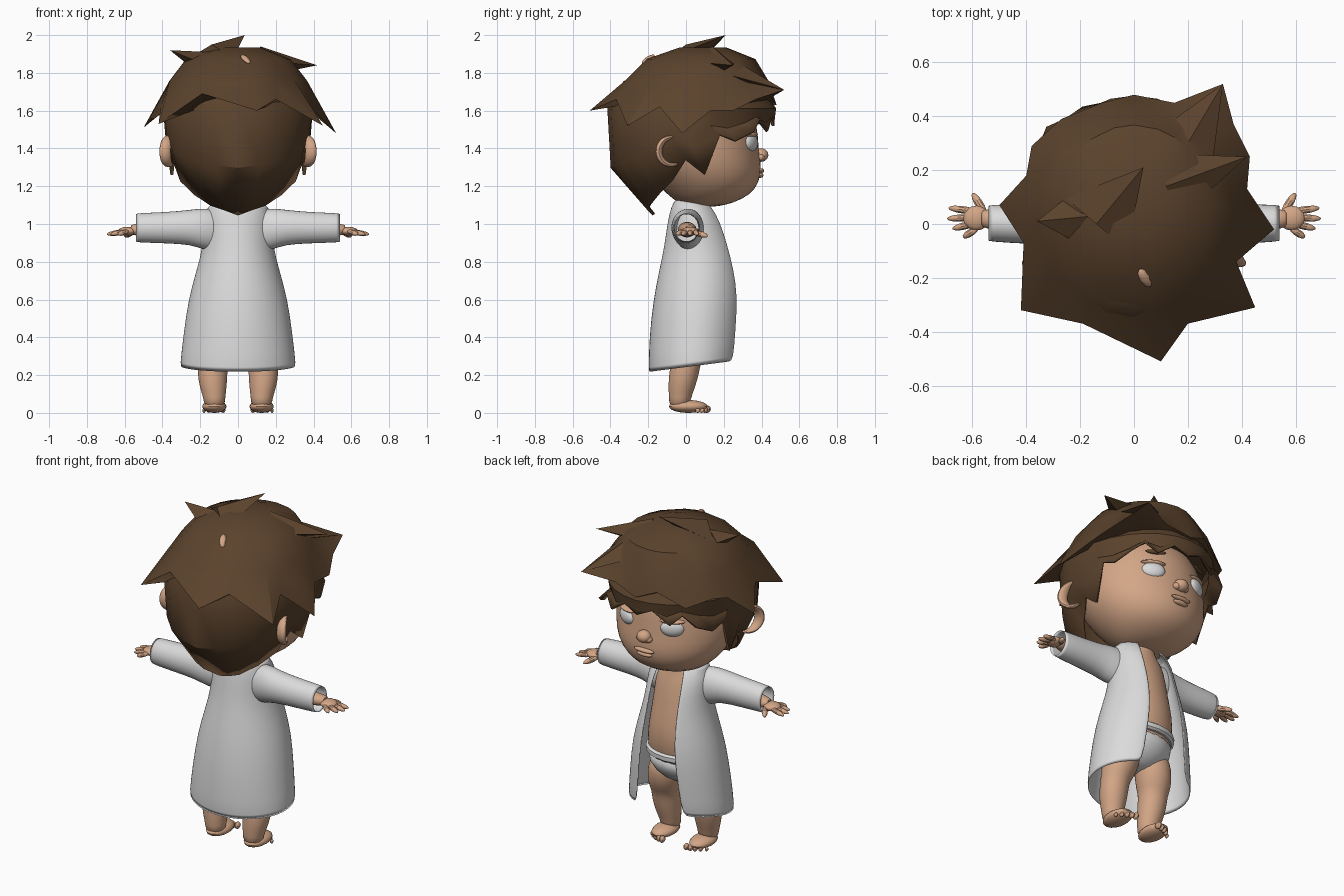
import bpy, bmesh
from math import sin, cos, pi, asin, radians
from mathutils import Vector

old = bpy.data.objects.get("Cube")
if old:
    bpy.data.objects.remove(old)


def material(name, r, g, b):
    m = bpy.data.materials.new(name)
    m.use_nodes = True
    m.diffuse_color = (r, g, b, 1)
    bsdf = m.node_tree.nodes["Principled BSDF"]
    bsdf.inputs["Base Color"].default_value = (r, g, b, 1)
    bsdf.inputs["Roughness"].default_value = 0.8
    return m


SKIN = material("skin", 0.65, 0.38, 0.24)
HAIR = material("brown hair", 0.105, 0.056, 0.026)
CLOTH = material("white cloth", 0.71, 0.71, 0.71)
made = []


def finish(name, bm, mat, subsurf=0, thickness=0):
    bmesh.ops.recalc_face_normals(bm, faces=bm.faces)
    mesh = bpy.data.meshes.new(name)
    bm.to_mesh(mesh)
    bm.free()
    mesh.materials.append(mat)
    ob = bpy.data.objects.new(name, mesh)
    bpy.context.collection.objects.link(ob)
    if thickness:
        mod = ob.modifiers.new("thickness", 'SOLIDIFY')
        mod.thickness = thickness
        mod.offset = 0
    if subsurf:
        mod = ob.modifiers.new("smooth", 'SUBSURF')
        mod.levels = mod.render_levels = subsurf
    made.append(ob)
    return ob


def loft(name, rings, mat, closed=True, caps=True, subsurf=0, thickness=0):
    """Skin a list of equally long point rings."""
    bm = bmesh.new()
    rows = [[bm.verts.new(p) for p in ring] for ring in rings]
    n = len(rows[0])
    for a, b in zip(rows, rows[1:]):
        for i in range(n if closed else n - 1):
            j = (i + 1) % n
            bm.faces.new((a[i], a[j], b[j], b[i]))
    if caps:
        bm.faces.new(rows[0])
        bm.faces.new(rows[-1])
    return finish(name, bm, mat, subsurf, thickness)


def level(z, rx, back, front, x=0, n=20, gap=0):
    """Horizontal ellipse starting at the front; gap leaves it open there."""
    start = asin(gap / rx) if gap else 0
    count = n - 1 if gap else n
    cy, ry = (front + back) / 2, (front - back) / 2
    angles = [start + (2 * pi - 2 * start) * i / count for i in range(n)]
    return [Vector((x + rx * sin(a), cy + ry * cos(a), z)) for a in angles]


def upright(x, y, z, ry, rz, n=16):
    """Ellipse across the x axis, for sleeves and arms."""
    return [Vector((x, y + ry * cos(2 * pi * i / n), z + rz * sin(2 * pi * i / n)))
            for i in range(n)]


def blob(name, loc, size, mat, rot=(0, 0, 0), seg=16):
    bm = bmesh.new()
    bmesh.ops.create_uvsphere(bm, u_segments=seg, v_segments=max(4, seg * 3 // 4), radius=1)
    bmesh.ops.scale(bm, vec=size, verts=bm.verts)
    ob = finish(name, bm, mat)
    ob.location, ob.rotation_euler = loc, rot


def finger(name, a, b, r):
    a, b = Vector(a), Vector(b)
    rot = (b - a).to_track_quat('Z', 'Y').to_euler()
    blob(name, (a + b) / 2, (r, r, (b - a).length / 2), SKIN, rot, 10)


# Head and torso
loft("head", [level(*r, n=24) for r in (
    (1.09, .09, .02, .16), (1.11, .16, -.04, .25), (1.155, .235, -.1, .345),
    (1.22, .295, -.16, .39), (1.30, .34, -.23, .405), (1.40, .36, -.28, .385),
    (1.52, .355, -.31, .385), (1.65, .31, -.29, .33), (1.76, .22, -.2, .22),
    (1.81, .1, -.1, .1))], SKIN, subsurf=1)
loft("torso", [level(*r) for r in (
    (.40, .12, -.07, .10), (.48, .19, -.11, .17), (.58, .195, -.11, .205),
    (.70, .18, -.09, .215), (.82, .16, -.07, .19), (.95, .15, -.06, .165),
    (1.03, .14, -.05, .14), (1.08, .08, -.03, .12), (1.15, .08, -.02, .13))],
    SKIN, subsurf=1)

# Underwear with its waistband
loft("underwear", [level(*r) for r in (
    (.37, .05, -.04, .07), (.40, .13, -.09, .13), (.47, .20, -.12, .19),
    (.57, .2, -.115, .209))], CLOTH, subsurf=1)
loft("waistband", [level(*r) for r in (
    (.54, .19, -.11, .2), (.55, .202, -.117, .212), (.575, .202, -.117, .213),
    (.585, .19, -.11, .2))], CLOTH)

# Open coat, its hem rising toward the front
coat = [level(z, rx, b, f, n=33, gap=g) for z, rx, b, f, g in (
    (1.13, .10, -.05, .10, .055), (1.09, .165, -.075, .15, .08),
    (1.0, .18, -.095, .205, .095), (.88, .18, -.11, .245, .095),
    (.75, .215, -.14, .275, .10), (.60, .258, -.17, .295, .11),
    (.42, .283, -.19, .29, .13), (.235, .305, -.195, .28, .15))]
for ring in coat:
    for p in ring:
        p.z += p.y * 0.15 * (1.1 - p.z)
loft("coat", coat, CLOTH, closed=False, caps=False, subsurf=1, thickness=0.01)

for side, s in (("left", 1), ("right", -1)):
    # Sleeve and forearm
    loft(side + "_sleeve", [upright(s * x, y, z, ry, rz) for x, y, z, ry, rz in (
        (.05, .03, .96, .05, .08), (.13, .02, .968, .075, .108), (.19, .01, .975, .082, .107),
        (.25, .00, .983, .077, .09), (.38, .00, .98, .072, .08),
        (.548, .003, .98, .066, .075))], CLOTH, caps=False, subsurf=1, thickness=0.008)
    loft(side + "_forearm", [upright(s * x, y, .97, r, r * .85) for x, y, r in (
        (.3, 0, .055), (.48, .01, .048), (.55, .02, .034), (.57, .02, .032))], SKIN, subsurf=1)

    # Hand, thumb toward the face side
    blob(side + "_palm", (s * .585, .022, .962), (.05, .046, .023), SKIN)
    finger(side + "_thumb", (s * .55, .035, .96), (s * .60, .115, .935), .016)
    for i, (x, y) in enumerate(((.69, .06), (.695, .02), (.675, -.018), (.635, -.05))):
        finger(side + "_finger_%d" % i, (s * .58, .045 - i * .02, .963), (s * x, y, .945), .0145)

    # Leg, foot and toes
    loft(side + "_leg", [level(z, r, y - r, y + r, s * x) for z, r, y, x in (
        (.50, .09, .03, .10), (.40, .105, .03, .11), (.31, .095, .015, .125),
        (.27, .08, .00, .133), (.21, .08, -.01, .135), (.14, .073, -.022, .132),
        (.08, .058, -.032, .125), (.03, .056, -.035, .125))], SKIN, subsurf=1)
    blob(side + "_foot", (s * .125, .012, .034), (.064, .102, .034), SKIN)
    for i in range(5):
        size = .02 - i * .002
        blob(side + "_toe_%d" % i, (s * (.08 + i * .025), .11 - i * i * .003, size),
             (size * .75, size * 1.1, size), SKIN, seg=8)

    # Ear rim, open toward the face
    rim = []
    for i in range(11):
        a = radians(65 + 235 * i / 10)
        c = Vector((s * (.362 - .025 * cos(a)), -.075 + .07 * cos(a), 1.385 + .075 * sin(a)))
        out = Vector((s * .3, cos(a), sin(a))).normalized()
        across = Vector((s, 0, 0))
        r = .008 + .013 * sin(pi * i / 10)
        rim.append([c + out * r * cos(k * pi / 4) + across * r * 1.6 * sin(k * pi / 4)
                    for k in range(8)])
    loft(side + "_ear", rim, SKIN, subsurf=1)

    # Eye with upper lid, and brow
    turn = (0, 0, -s * radians(26))
    blob(side + "_eye", (s * .15, .343, 1.43), (.066, .028, .046), CLOTH, turn)
    blob(side + "_eyelid", (s * .15, .34, 1.474), (.07, .03, .014), SKIN, turn)
    blob(side + "_brow", (s * .15, .362, 1.535), (.06, .012, .012), HAIR, turn)
    blob(side + "_nostril", (s * .028, .393, 1.353), (.022, .024, .02), SKIN)

# Nose and lips
blob("nose", (0, .396, 1.365), (.042, .04, .036), SKIN)
blob("upper_lip", (0, .396, 1.282), (.065, .018, .013), SKIN)
blob("lower_lip", (0, .392, 1.258), (.05, .018, .014), SKIN)


def dome(direction, radius, z, bulge=0):
    """Point on the scalp outline; bulge pushes the forehead side out."""
    d = direction.normalized()
    return Vector((d.x * .42 * radius, d.y * .44 * radius + bulge * max(0, d.y), z))


# Lower hair: fringe, locks before the ears and a pointed nape
half = [(0, -17, 105), (8, -20, 108), (14, -19, 110), (23, -14, 116), (30, -7, 123),
        (34, 0, 134), (35, 10, 126), (37, 18, 147), (36, 26, 144), (32, 36, 149),
        (25, 39, 155), (19, 43, 149), (9, 45, 156), (0, 46, 152)]
full = half + [(-x, y, z) for x, y, z in half[-2:0:-1]]
edge = [Vector(p) / 100 for p in full]
dirs = []
for i, p in enumerate(edge):
    a = 2 * pi * i / len(edge) - pi / 2
    dirs.append(p.xy.normalized() + Vector((cos(a), sin(a))))
loft("lower_hair", [
    [dome(d, .35, 1.85) for d in dirs],
    [dome(d, .74, 1.75, .06) for d in dirs],
    [dome(d, .93, 1.61, .06) for d in dirs],
    [dome(d, .89, p.z + .47 * (1.58 - p.z), .07) for d, p in zip(dirs, edge)],
    edge], HAIR, caps=False, thickness=0.015)

# Upper hair: a forward-leaning dome with a ragged ring of spikes, closed underneath
spikes = [Vector(p) / 100 for p in (
    (10, -51, 160), (20, -37, 166), (45, -31, 152), (38, -14, 162), (52, -2, 148),
    (42, 13, 160), (43, 25, 160), (37, 37, 166), (33, 52, 171), (15, 45, 167),
    (0, 48, 163), (-12, 45, 168), (-27, 39, 160), (-38, 29, 165), (-40, 18, 162),
    (-50, 7, 151), (-41, -7, 162), (-42, -32, 153), (-19, -37, 169))]
rows = []
for e in (82, 58, 36):
    rise = sin(radians(e))
    row = [dome(p.xy, cos(radians(e)) ** .65, 1.5 + .44 * rise) for p in spikes]
    rows.append([p + Vector((0, .09 * rise, 0)) for p in row])
loft("upper_hair", rows + [spikes, [dome(p.xy, .85, 1.63) for p in spikes]], HAIR)


def tuft(name, tip, base, width, depth):
    tip, base = Vector(tip), Vector(base)
    side = (tip - base).cross(Vector((0, 0, 1))).normalized() * width
    up = Vector((0, 0, depth))
    bm = bmesh.new()
    v = [bm.verts.new(p) for p in (base + side, base + up, base - side, base - up, tip)]
    bm.faces.new(v[:4])
    for i in range(4):
        bm.faces.new((v[i], v[(i + 1) % 4], v[4]))
    finish(name, bm, HAIR)


# Loose tufts on the crown
tuft("crown_tuft", (.035, .21, 2.0), (-.14, .0, 1.88), .15, .07)
tuft("right_tuft", (-.36, .01, 1.92), (-.15, .03, 1.83), .14, .08)
tuft("left_tuft", (.42, .25, 1.84), (.12, .14, 1.86), .13, .08)
tuft("front_tuft", (.33, .52, 1.71), (.14, .2, 1.82), .16, .08)

# Small bare spot on the crown
blob("bare_spot", (.04, -.2, 1.872), (.02, .046, .014), SKIN, (radians(30), 0, radians(32)), 8)

# Smooth shading that keeps the sharp hair edges
bpy.ops.object.select_all(action='DESELECT')
for ob in made:
    ob.select_set(True)
bpy.context.view_layer.objects.active = made[0]
bpy.ops.object.shade_smooth_by_angle(angle=radians(35))
